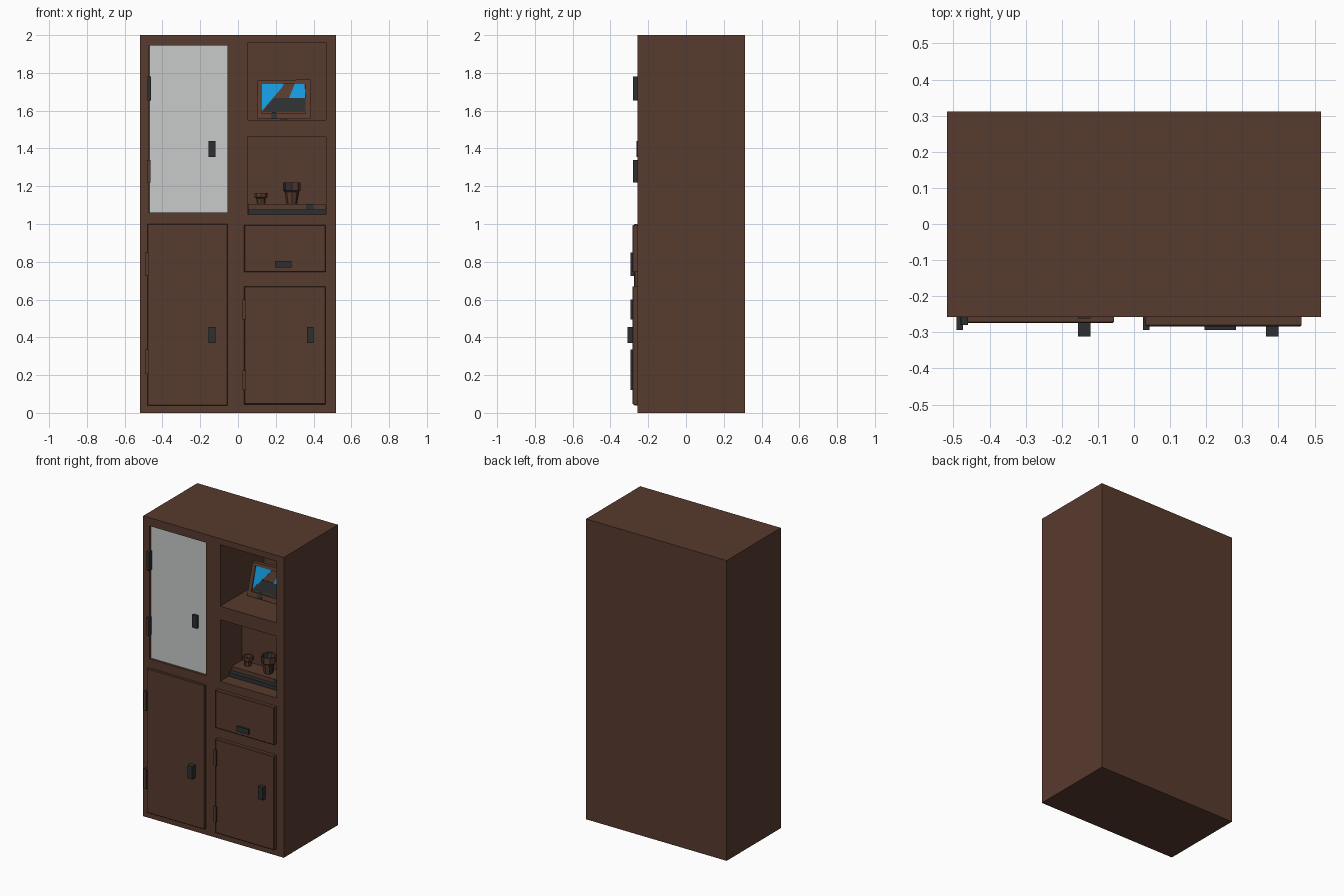
import bpy, bmesh, math
from mathutils import Vector

if "Cube" in bpy.data.objects:
    bpy.data.objects.remove(bpy.data.objects["Cube"])


def material(name, rgb):
    m = bpy.data.materials.new(name)
    m.diffuse_color = (*rgb, 1)
    m.use_nodes = True
    m.node_tree.nodes["Principled BSDF"].inputs["Base Color"].default_value = m.diffuse_color
    return m


WOOD = material("dark_wood", (0.097, 0.043, 0.027))
METAL = material("charcoal", (0.026, 0.028, 0.030))
GLASS = material("pale_glass", (0.57, 0.60, 0.585))
BLUE = material("sky_blue", (0.007, 0.32, 0.73))


def finish(name, bm, *mats):
    bmesh.ops.recalc_face_normals(bm, faces=bm.faces)
    me = bpy.data.meshes.new(name)
    bm.to_mesh(me)
    bm.free()
    for m in mats:
        me.materials.append(m)
    ob = bpy.data.objects.new(name, me)
    bpy.context.collection.objects.link(ob)
    return ob


def box(name, x, y, z, *mats, bevel=0):
    bm = bmesh.new()
    bmesh.ops.create_cube(bm, size=1)
    for v in bm.verts:
        v.co = Vector([(r[0] + r[1]) / 2 + c * (r[1] - r[0]) for c, r in zip(v.co, (x, y, z))])
    if bevel:
        edges = [e for e in bm.edges if all(v.co.y < sum(y) / 2 for v in e.verts)]
        bmesh.ops.bevel(bm, geom=edges, offset=bevel, segments=1, affect='EDGES')
    return finish(name, bm, *mats)


# Carcass with pockets cut into the front
carcass = box("carcass", (-.518, .518), (-.258, .312), (0, 2), WOOD)
pockets = [((-.47, -.055), -.235, (1.06, 1.945)),
           ((.05, .465), .20, (1.55, 1.96)),
           ((.05, .465), -.03, (1.05, 1.46))]
bpy.context.view_layer.objects.active = carcass
for x, depth, z in pockets:
    cutter = box("pocket_cutter", x, (-.4, depth), z, WOOD)
    cutter.hide_render = True
    mod = carcass.modifiers.new("pocket", 'BOOLEAN')
    mod.operation = 'DIFFERENCE'
    mod.solver = 'EXACT'
    mod.object = cutter
    bpy.ops.object.modifier_apply(modifier=mod.name)
    bpy.data.objects.remove(cutter)

# Doors and drawer
box("glass_door", (-.469, -.056), (-.245, -.235), (1.061, 1.944), GLASS)
box("lower_left_door", (-.48, -.055), (-.274, -.25), (.04, 1.0), WOOD, bevel=.003)
box("lower_right_door", (.032, .464), (-.284, -.25), (.045, .67), WOOD, bevel=.004)
box("drawer_front", (.032, .464), (-.284, -.25), (.745, .995), WOOD, bevel=.004)

# Handles
box("glass_door_handle", (-.155, -.12), (-.262, -.244), (1.355, 1.44), METAL)
box("left_door_handle", (-.155, -.12), (-.311, -.27), (.37, .455), METAL)
box("right_door_handle", (.365, .40), (-.311, -.28), (.37, .455), METAL)
box("drawer_handle", (.195, .283), (-.294, -.28), (.77, .805), METAL)

# Hinges: wooden face, charcoal sides
for i, (x, front, z0, z1) in enumerate([(-.478, -.28, 1.655, 1.78), (-.482, -.28, 1.22, 1.34),
                                        (-.492, -.293, .725, .85), (-.492, -.293, .205, .335),
                                        (.025, -.293, .495, .60), (.025, -.293, .12, .225)]):
    h = box("hinge", (x, x + .018), (front, -.25), (z0, z1), METAL if i == 0 else WOOD, METAL)
    for p in h.data.polygons:
        p.material_index = 0 if p.normal.y < -.5 else 1


# Picture frame leaning back on the upper shelf
def leaning_plate(name, pts, front, thick, mat):
    bm = bmesh.new()
    rings = []
    for d in (front, front + thick):
        rings.append([bm.verts.new((x, -.04 + .27 * (z - 1.55) + d, z)) for x, z in pts])
    bm.faces.new(rings[0])
    bm.faces.new(rings[1][::-1])
    n = len(pts)
    for i in range(n):
        j = (i + 1) % n
        bm.faces.new((rings[0][i], rings[0][j], rings[1][j], rings[1][i]))
    return finish(name, bm, mat)


leaning_plate("picture_panel", [(.11, 1.56), (.375, 1.56), (.375, 1.755), (.11, 1.755)], 0, .014, WOOD)
for name, pts in (("frame_left", [(.10, 1.555), (.127, 1.585), (.127, 1.742), (.103, 1.76)]),
                  ("frame_right", [(.385, 1.555), (.358, 1.585), (.355, 1.742), (.383, 1.765)]),
                  ("frame_top", [(.103, 1.76), (.127, 1.742), (.355, 1.742), (.383, 1.765)]),
                  ("frame_bottom", [(.10, 1.555), (.385, 1.555), (.358, 1.585), (.127, 1.585)])):
    leaning_plate(name, pts, -.01, .024, WOOD)
leaning_plate("picture_sky_left", [(.127, 1.60), (.235, 1.725), (.24, 1.741), (.127, 1.741)], -.003, .005, BLUE)
leaning_plate("picture_sky_right", [(.27, 1.667), (.356, 1.667), (.352, 1.741), (.30, 1.741)], -.003, .005, BLUE)
leaning_plate("picture_ground", [(.13, 1.593), (.357, 1.593), (.357, 1.667), (.19, 1.667)], -.003, .005, METAL)
leaning_plate("frame_stain", [(.175, 1.557), (.21, 1.557), (.20, 1.593), (.18, 1.593)], -.012, .004, METAL)
box("frame_stand", (.225, .26), (.0, .10), (1.55, 1.565), METAL)

# Stepped tray on the lower shelf
box("tray_base", (.052, .463), (-.17, -.03), (1.05, 1.077), METAL)
box("tray_top", (.052, .463), (-.14, -.03), (1.077, 1.105), WOOD)
box("tray_mark", (.36, .40), (-.142, -.13), (1.08, 1.104), METAL)


# Faceted cups, turned from a profile
def cup(name, cx, cy, profile, sides=8):
    bm = bmesh.new()
    rings = []
    for r, z in profile:
        rings.append([bm.verts.new((cx + r * math.cos(2 * math.pi * k / sides),
                                    cy + r * math.sin(2 * math.pi * k / sides), z)) for k in range(sides)])
    for a, b in zip(rings, rings[1:]):
        for k in range(sides):
            j = (k + 1) % sides
            bm.faces.new((a[k], a[j], b[j], b[k]))
    bm.faces.new(rings[0][::-1])
    bm.faces.new(rings[-1])
    return finish(name, bm, WOOD, METAL)


cup("small_cup", .122, -.07, [(.022, 1.104), (.024, 1.135), (.034, 1.142), (.034, 1.165),
                              (.026, 1.165), (.02, 1.14)])
big = cup("large_cup", .285, -.085, [(.028, 1.104), (.038, 1.17), (.047, 1.178), (.047, 1.22),
                                     (.038, 1.22), (.03, 1.19)])
for p in big.data.polygons:  # charcoal on the left rim and lower right body
    c = p.center
    rim_left = c.z > 1.175 and c.x < .285 and abs(p.normal.z) < .5
    p.material_index = int(rim_left or (c.z < 1.16 and c.x > .30))
